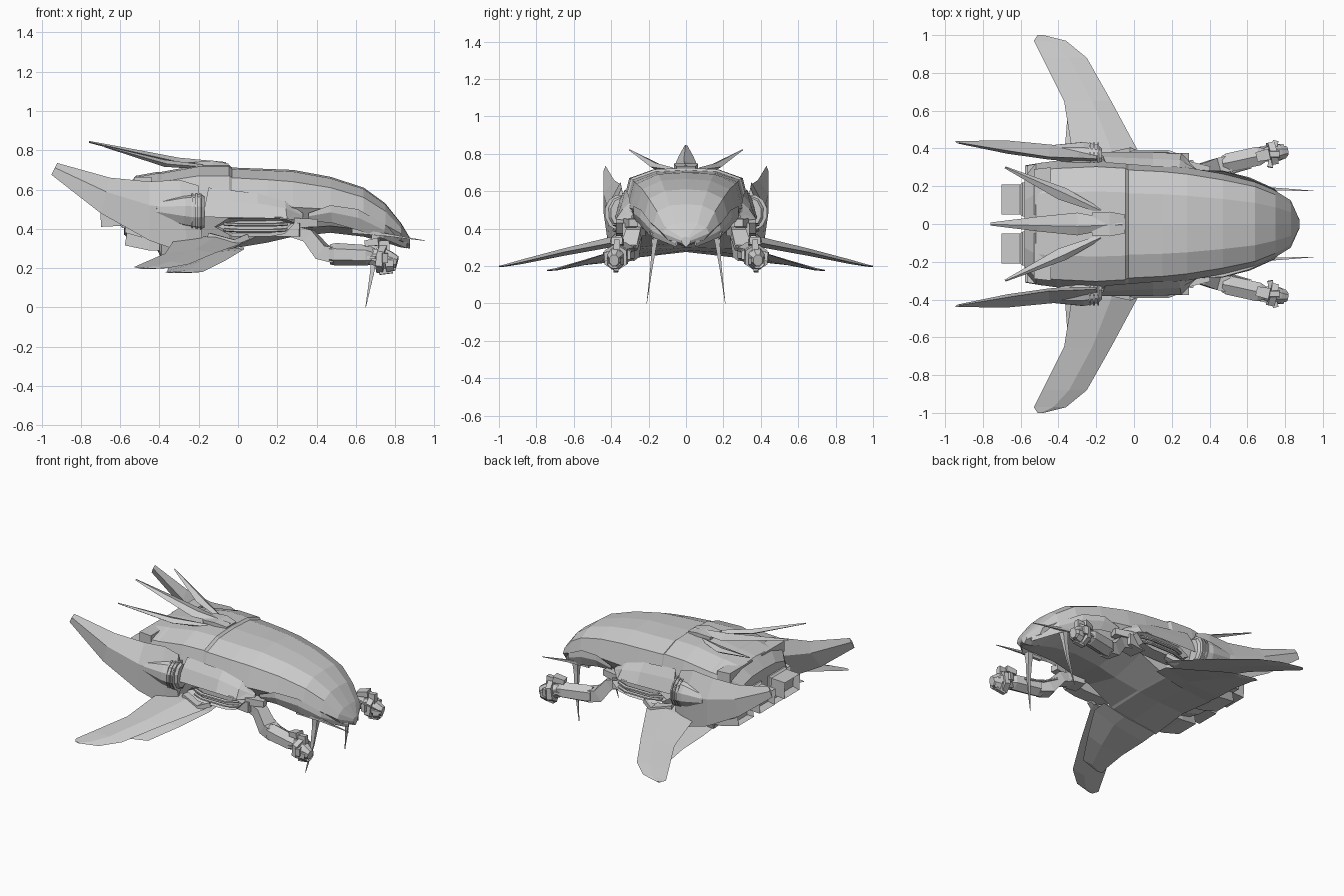
import bpy, bmesh
from math import cos, sin, pi
from mathutils import Vector as V


def make(name, bm, mirror=True):
    bmesh.ops.recalc_face_normals(bm, faces=bm.faces)
    me = bpy.data.meshes.new(name)
    bm.to_mesh(me)
    bm.free()
    ob = bpy.data.objects.new(name, me)
    bpy.context.collection.objects.link(ob)
    if mirror:
        m = ob.modifiers.new("mirror", 'MIRROR')
        m.use_axis = (False, True, False)
        m.use_mirror_merge = False
    return ob


def loft(name, rings, mirror=True, recess=0):
    """Skin closed rings of points; recess hollows the last end cap."""
    bm = bmesh.new()
    vr = [[bm.verts.new(p) for p in r] for r in rings]
    n = len(vr[0])
    for a, b in zip(vr, vr[1:]):
        for i in range(n):
            bm.faces.new((a[i], a[(i + 1) % n], b[(i + 1) % n], b[i]))
    bm.faces.new(vr[0][::-1])
    cap = bm.faces.new(vr[-1])
    if recess:
        bm.normal_update()
        d = (V(rings[0][0]) - V(rings[-1][0])).normalized()
        bmesh.ops.inset_individual(bm, faces=[cap], thickness=recess)
        bmesh.ops.translate(bm, verts=cap.verts, vec=d * recess * 2)
    return make(name, bm, mirror)


def hull(name, stations):
    """Body from x, half width, and top/shoulder/waist/lower/keel heights."""
    rings = []
    for x, w, zt, zs, zm, zl, zb in stations:
        half = [(.5 * w, zt - .15 * (zt - zs)), (.88 * w, zs), (w, zm), (.78 * w, zl)]
        rings.append([(x, 0, zt)] + [(x, y, z) for y, z in half] + [(x, 0, zb)]
                     + [(x, -y, z) for y, z in half[::-1]])
    return loft(name, rings, False)


def blade(name, stations, normal, mirror=True):
    """Diamond section blade from leading edge, trailing edge, half thickness."""
    rings = []
    for a, b, t in stations:
        a, b = V(a), V(b)
        m = a.lerp(b, .4)
        rings.append([a, m + V(normal) * t, b, m - V(normal) * t])
    return loft(name, rings, mirror)


def beam(name, path, sides=4, mirror=True, recess=0):
    """Tapered bar through x, y, z, width, height stations."""
    rings = []
    for i, (x, y, z, w, h) in enumerate(path):
        a, b = path[max(i - 1, 0)], path[min(i + 1, len(path) - 1)]
        d = (V(b[:3]) - V(a[:3])).normalized()
        s = d.cross(V((0, 0, 1)) if abs(d.z) < .9 else V((1, 0, 0))).normalized()
        u = s.cross(d)
        k = .5 / cos(pi / sides)
        rings.append([V((x, y, z)) + s * w * k * cos(t) + u * h * k * sin(t)
                      for t in [2 * pi * (j + .5) / sides for j in range(sides)]])
    return loft(name, rings, mirror, recess)


# Main body: beaked front shell stepping up into the rear housing
hull("body", [
    (.875, .025, .355, .35, .335, .32, .30), (.83, .125, .43, .405, .375, .34, .305),
    (.75, .175, .53, .49, .42, .365, .33), (.64, .225, .61, .56, .46, .395, .36),
    (.47, .265, .665, .61, .50, .415, .38), (.28, .30, .70, .64, .51, .40, .36),
    (.15, .315, .705, .65, .51, .39, .33), (-.03, .325, .712, .66, .51, .30, .305),
    (-.045, .335, .725, .67, .51, .29, .30), (-.20, .345, .725, .67, .50, .265, .285),
    (-.39, .335, .69, .64, .50, .245, .275), (-.41, .335, .69, .64, .50, .34, .29),
    (-.52, .32, .67, .62, .50, .38, .32), (-.58, .25, .60, .57, .49, .41, .37)])
beam("rear_cap", [(-.44, .17, .63, .26, .07), (-.53, .17, .63, .24, .07)])

# Cheek plates and whiskers along the nose
blade("cheek_plate", [
    ((.36, .285, .48), (.36, .27, .44), .006), ((.47, .28, .52), (.48, .255, .43), .012),
    ((.61, .24, .50), (.62, .22, .39), .014), ((.75, .18, .42), (.74, .17, .35), .01),
    ((.86, .05, .335), (.86, .05, .30), .005)], (0, 1, 0))
beam("nose_whisker", [(.58, .20, .39, .02, .025), (.75, .185, .37, .014, .014),
                      (.95, .175, .34, .003, .003)])
beam("chin_spike", [(.70, .165, .37, .04, .04), (.695, .17, .31, .025, .03),
                    (.685, .185, .19, .012, .022), (.65, .21, 0, .002, .003)])

# Dorsal mount and spikes
beam("dorsal_mount", [(-.05, 0, .722, .10, .02), (-.13, 0, .735, .13, .025),
                      (-.22, 0, .725, .12, .03)], mirror=False)
blade("centre_spike", [
    ((-.06, -.015, .73), (-.06, .015, .73), .01), ((-.30, -.06, .74), (-.30, .06, .74), .022),
    ((-.50, -.04, .785), (-.50, .04, .785), .015),
    ((-.76, -.008, .843), (-.76, .008, .843), .005)], (0, 0, 1), False)
blade("side_spike", [
    ((-.17, .08, .715), (-.19, .06, .715), .012), ((-.36, .19, .73), (-.40, .13, .74), .018),
    ((-.68, .305, .82), (-.685, .295, .82), .004)], (0, 0, 1))

# Swept side fins with cowls and ribbed collars at their roots
blade("side_fin", [
    ((-.20, .345, .62), (-.18, .37, .31), .035), ((-.30, .35, .65), (-.25, .39, .27), .04),
    ((-.45, .355, .64), (-.45, .42, .34), .04), ((-.65, .385, .66), (-.70, .44, .48), .035),
    ((-.92, .43, .735), (-.95, .437, .675), .007)], (0, 1, 0))
beam("cowl", [(-.17, .35, .485, .10, .15), (-.20, .35, .485, .14, .18),
              (-.28, .36, .49, .15, .16), (-.42, .385, .50, .07, .08)], 10)
for i in range(3):
    x = -.185 - i * .022
    beam("cowl_rib", [(x, .35, .485, .165, .19), (x - .009, .35, .485, .165, .19)], 12)

# Main wings and the lower winglets that flare out of the belly
blade("main_wing", [
    ((.03, .33, .335), (-.33, .33, .34), .032), ((.02, .39, .325), (-.33, .40, .335), .028),
    ((-.12, .65, .275), (-.37, .65, .275), .02), ((-.25, .88, .22), (-.485, .88, .225), .012),
    ((-.36, .97, .20), (-.53, .97, .205), .006),
    ((-.48, 1.0, .197), (-.51, 1.0, .2), .003)], (0, 0, 1))
blade("winglet", [
    ((.03, .25, .305), (-.38, .25, .245), .012), ((.03, .34, .295), (-.37, .35, .225), .015),
    ((-.07, .52, .235), (-.355, .54, .205), .015),
    ((-.18, .70, .18), (-.36, .69, .185), .007),
    ((-.33, .745, .176), (-.37, .735, .178), .003)], (0, 0, 1))

# Flank armour and slotted side pods
blade("flank_armour", [
    ((-.15, .325, .61), (-.18, .38, .46), .008), ((.10, .305, .58), (.10, .38, .455), .01),
    ((.24, .30, .54), (.25, .375, .45), .008), ((.33, .285, .48), (.33, .29, .44), .004)], (0, 1, 0))
outline = [(-.12, .41), (-.05, .455), (.22, .46), (.29, .43), (.24, .375), (.16, .36), (-.03, .36)]
loft("side_pod", [[(x, y, z) for x, z in outline] for y in (.28, .375)], recess=.018)
for z in (.395, .425):
    beam("pod_rail", [(-.07, .355, z, .02, .014), (.0, .38, z - .004, .025, .016),
                      (.18, .38, z - .004, .025, .016), (.25, .355, z, .02, .014)], 6)
beam("pod_strut", [(-.15, .35, .36, .05, .04), (-.02, .38, .33, .05, .03), (.05, .36, .36, .03, .03)])

# Engines: hollow square nozzles and lower exhausts
beam("engine_nozzle", [(-.56, .13, .47, .18, .13), (-.59, .13, .47, .18, .13),
                       (-.60, .13, .47, .16, .11), (-.70, .13, .465, .16, .11)], recess=.02)
beam("outer_exhaust", [(-.48, .25, .43, .15, .15), (-.57, .25, .44, .12, .12)], recess=.02)
beam("lower_exhaust", [(-.40, .18, .335, .2, .09), (-.45, .18, .335, .2, .09),
                       (-.57, .18, .355, .16, .08)], recess=.018)

# Jointed gun arms
beam("shoulder", [(.20, .27, .40, .11, .08), (.32, .29, .395, .10, .07)])
beam("shoulder_block", [(.28, .30, .43, .07, .05), (.40, .28, .43, .05, .04)])
beam("upper_arm", [(.27, .27, .39, .07, .06), (.36, .28, .365, .08, .07),
                   (.43, .30, .28, .09, .08), (.50, .32, .265, .08, .08)])
beam("forearm", [(.47, .32, .27, .08, .09), (.50, .325, .27, .10, .10),
                 (.66, .36, .265, .10, .09), (.69, .365, .26, .07, .07)], 6)
beam("forearm_rail", [(.54, .375, .255, .012, .015), (.70, .41, .255, .012, .015)])
beam("arm_cable", [(.40, .25, .34, .012, .012), (.50, .265, .29, .012, .012),
                   (.62, .30, .28, .012, .012)], 6)
beam("gun_core", [(.66, .36, .26, .06, .07), (.74, .375, .25, .09, .10),
                  (.77, .38, .24, .08, .09), (.81, .385, .23, .05, .06)], 8)
beam("gun_muzzle", [(.76, .378, .225, .09, .09), (.80, .386, .225, .075, .075)], 8, recess=.014)
beam("gun_collar", [(.715, .37, .25, .12, .13), (.75, .377, .245, .12, .13)], 6)
beam("gun_fin", [(.755, .375, .17, .025, .07), (.745, .37, .25, .04, .055),
                 (.74, .37, .34, .03, .06)])
beam("gun_crossbar", [(.72, .30, .26, .03, .05), (.75, .44, .25, .03, .05)])
beam("gun_top_block", [(.65, .355, .325, .05, .03), (.72, .37, .335, .06, .04)])
